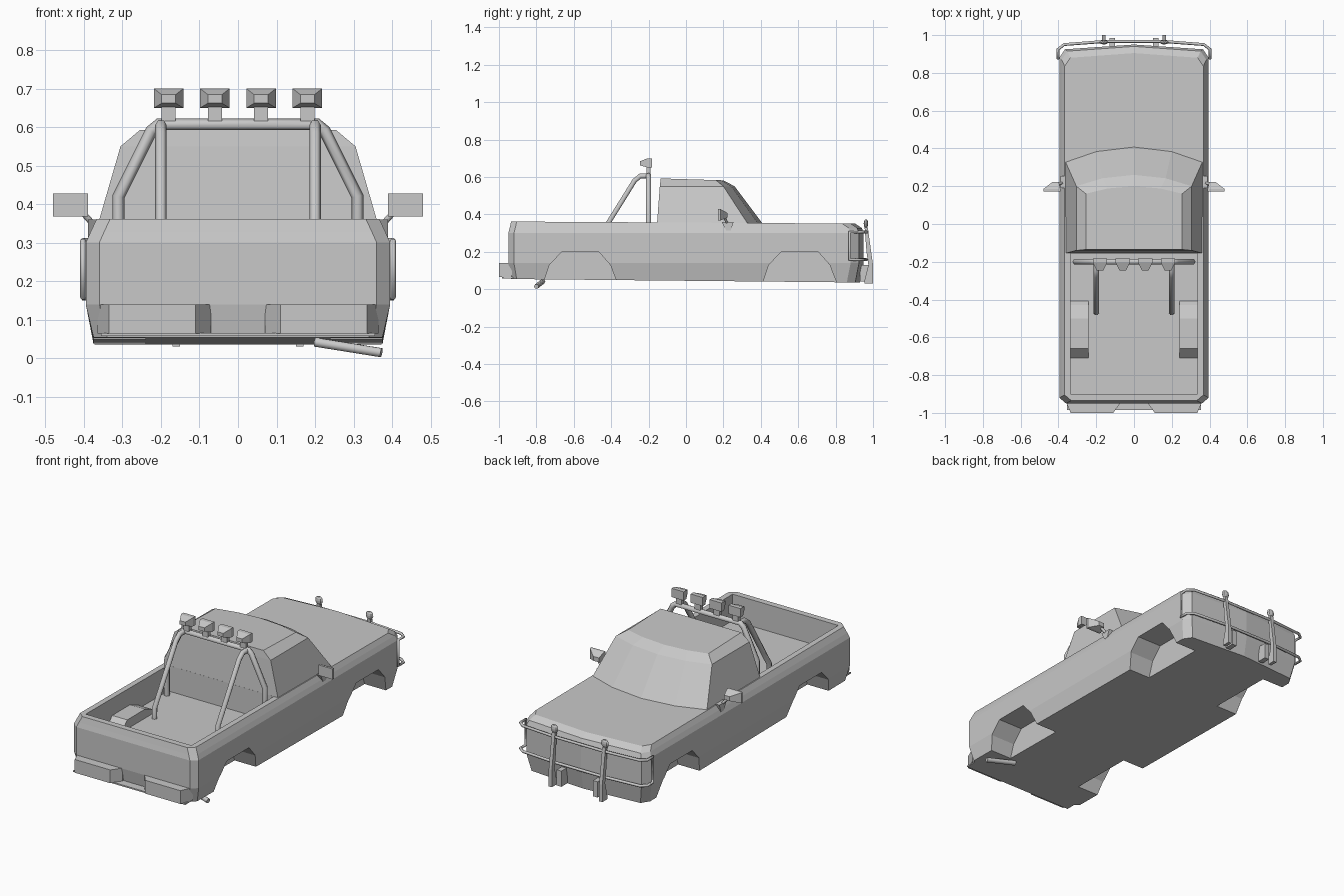
import bpy, bmesh, math
from mathutils import Vector

old = bpy.data.objects.get("Cube")
if old:
    bpy.data.objects.remove(old, do_unlink=True)

grey = bpy.data.materials.new("light_grey")
grey.use_nodes = True
grey.diffuse_color = (0.58, 0.58, 0.58, 1)
grey.node_tree.nodes["Principled BSDF"].inputs["Base Color"].default_value = (0.58, 0.58, 0.58, 1)


def add_mesh(name, bm):
    bmesh.ops.recalc_face_normals(bm, faces=bm.faces)
    mesh = bpy.data.meshes.new(name)
    bm.to_mesh(mesh)
    bm.free()
    mesh.materials.append(grey)
    ob = bpy.data.objects.new(name, mesh)
    bpy.context.collection.objects.link(ob)
    return ob


def loft(name, rings):
    """Skin equal-length closed rings and cap both ends."""
    bm = bmesh.new()
    rows = [[bm.verts.new(p) for p in ring] for ring in rings]
    n = len(rows[0])
    for a, b in zip(rows, rows[1:]):
        for i in range(n):
            j = (i + 1) % n
            bm.faces.new((a[i], a[j], b[j], b[i]))
    bm.faces.new(rows[0])
    bm.faces.new(rows[-1])
    return add_mesh(name, bm)


def box(name, x, y, z):
    return loft(name, [[(x[0], y[0], h), (x[1], y[0], h), (x[1], y[1], h), (x[0], y[1], h)] for h in z])


def prism_x(name, profile, x0, x1):
    return loft(name, [[(x, y, z) for y, z in profile] for x in (x0, x1)])


def rect_y(cx, cz, w, h, y):
    return [(cx + sx * w / 2, y, cz + sz * h / 2) for sx, sz in ((-1, -1), (1, -1), (1, 1), (-1, 1))]


def tube(name, points, radius, closed=False):
    cu = bpy.data.curves.new(name, 'CURVE')
    cu.dimensions = '3D'
    cu.bevel_depth = radius
    cu.bevel_resolution = 1
    cu.use_fill_caps = True
    sp = cu.splines.new('POLY')
    sp.points.add(len(points) - 1)
    for p, co in zip(sp.points, points):
        p.co = (*co, 1)
    sp.use_cyclic_u = closed
    cu.materials.append(grey)
    ob = bpy.data.objects.new(name, cu)
    bpy.context.collection.objects.link(ob)
    bpy.ops.object.select_all(action='DESELECT')
    bpy.context.view_layer.objects.active = ob
    ob.select_set(True)
    bpy.ops.object.convert(target='MESH')
    return ob


def cut(ob, cutter):
    cutter.hide_render = True
    mod = ob.modifiers.new("cut", 'BOOLEAN')
    mod.operation = 'DIFFERENCE'
    mod.solver = 'EXACT'
    mod.object = cutter
    bpy.context.view_layer.objects.active = ob
    bpy.ops.object.modifier_apply(modifier=mod.name)
    bpy.data.objects.remove(cutter, do_unlink=True)


def mirrored(half):
    """Close a right-hand outline whose last point lies on the centre line."""
    return half + [(-x, y) for x, y in reversed(half[:-1])]


# Body shell: chamfered plan outline stacked at several heights
def body_ring(hw, rear, front, z, tilt=0):
    half = [(hw - 0.035, rear), (hw, rear + 0.03), (hw, front - 0.07),
            (hw - 0.03, front - 0.025), (0, front)]
    return [(x, y, z + tilt * y) for x, y in mirrored(half)]


body = loft("body", [
    body_ring(0.375, -0.935, 0.93, 0.045, -0.01),
    body_ring(0.395, -0.95, 0.95, 0.14),
    body_ring(0.395, -0.95, 0.95, 0.30),
    body_ring(0.383, -0.943, 0.94, 0.327),
    body_ring(0.367, -0.935, 0.905, 0.356, -0.006)])

# Open cargo bed and wheel arches
cut(body, box("bed_cutter", (-0.335, 0.335), (-0.9, -0.155), (0.21, 0.5)))
arch = [(-0.195, -0.05), (-0.195, 0.04), (-0.165, 0.13), (-0.1, 0.198),
        (0.1, 0.198), (0.16, 0.13), (0.195, 0.04), (0.195, -0.05)]
for side in (-1, 1):
    for centre in (-0.565, 0.608):
        cut(body, prism_x("arch_cutter", [(y + centre, z) for y, z in arch], side * 0.24, side * 0.5))

# Cab with curved windscreen and rounded roof edge
def cab_ring(hw, rear, side_front, front, z, tilt=0):
    half = [(hw, rear), (hw, side_front), (hw * 0.55, side_front + (front - side_front) * 0.7), (0, front)]
    return [(x, y, z + tilt * y) for x, y in mirrored(half)]


loft("cab", [
    cab_ring(0.363, -0.155, 0.33, 0.41, 0.35),
    cab_ring(0.305, -0.14, 0.2, 0.26, 0.55),
    cab_ring(0.255, -0.135, 0.16, 0.2, 0.588, -0.03)])

# Rear bumper
box("rear_step", (-0.355, 0.355), (-0.985, -0.92), (0.058, 0.066))
for side, label in ((1, "left"), (-1, "right")):
    plan = [(0.07, -0.93), (0.07, -0.945), (0.11, -1.0), (0.335, -1.0), (0.365, -0.93)]
    loft(label + "_rear_bumper", [[(side * x, y, z) for x, y in plan] for z in (0.064, 0.14)])

    # Wheel boxes inside the bed
    prism_x(label + "_wheel_box", [(-0.72, 0.2), (-0.66, 0.262), (-0.5, 0.262), (-0.43, 0.235), (-0.4, 0.2)],
            side * 0.24, side * 0.345)

    # Sloping braces of the roll bar
    tube(label + "_roll_bar_brace", [(side * 0.2, -0.2, 0.605), (side * 0.2, -0.245, 0.605),
                                     (side * 0.2, -0.275, 0.58), (side * 0.2, -0.468, 0.27),
                                     (side * 0.2, -0.47, 0.205)], 0.015)

    # Door mirrors
    x = side * 0.435
    loft(label + "_mirror", [rect_y(x, 0.398, 0.09, 0.06, 0.172), rect_y(x, 0.398, 0.09, 0.06, 0.185),
                             rect_y(side * 0.415, 0.395, 0.035, 0.025, 0.222)])
    prism_x(label + "_mirror_foot", [(0.19, 0.36), (0.255, 0.36), (0.24, 0.315), (0.215, 0.315)],
            side * 0.365, side * 0.39)
    tube(label + "_mirror_arm", [(side * 0.378, 0.22, 0.35), (side * 0.412, 0.205, 0.388)], 0.008)

    # Front guard upright, lamp and over-rider
    prism_x(label + "_guard_upright", [(0.955, 0.33), (0.972, 0.33), (0.99, 0.2), (1.0, 0.13), (1.0, 0.03),
                                       (0.955, 0.03), (0.955, 0.05), (0.975, 0.13), (0.965, 0.2)],
            side * 0.15, side * 0.17)
    bm = bmesh.new()
    bmesh.ops.create_uvsphere(bm, u_segments=8, v_segments=6, radius=0.024)
    for v in bm.verts:
        v.co = Vector((v.co.x, v.co.y * 0.5, v.co.z)) + Vector((side * 0.16, 0.962, 0.35))
    add_mesh(label + "_guard_lamp", bm)
    box(label + "_over_rider", (side * 0.1, side * 0.13), (0.93, 0.985), (0.04, 0.13))

# Main roll bar hoop
hoop = [(0.31, 0.205), (0.31, 0.42), (0.225, 0.59), (0.205, 0.607)]
tube("roll_bar_hoop", [(x, -0.2, z) for x, z in hoop + [(-x, z) for x, z in reversed(hoop)]], 0.016)

# Roof lamps on stalks
for i, x in enumerate((-0.18, -0.06, 0.06, 0.18)):
    box(f"roof_lamp_stalk_{i}", (x - 0.018, x + 0.018), (-0.212, -0.19), (0.61, 0.655))
    loft(f"roof_lamp_{i}", [rect_y(x, 0.673, 0.036, 0.022, -0.245), rect_y(x, 0.675, 0.076, 0.05, -0.205),
                            rect_y(x, 0.675, 0.076, 0.05, -0.182)])

# Wrap-around front guard loop: two rails joined by side posts
rail = [(0.402, 0.875), (0.402, 0.925), (0.37, 0.95), (0.16, 0.966)]
across = rail + [(-x, y) for x, y in reversed(rail)]
tube("front_guard_loop", [(x, y, 0.305) for x, y in across] + [(x, y, 0.158) for x, y in reversed(across)],
     0.008, True)

# Exhaust tail pipe
tube("exhaust_pipe", [(0.2, -0.765, 0.042), (0.372, -0.8, 0.0145)], 0.0135)
